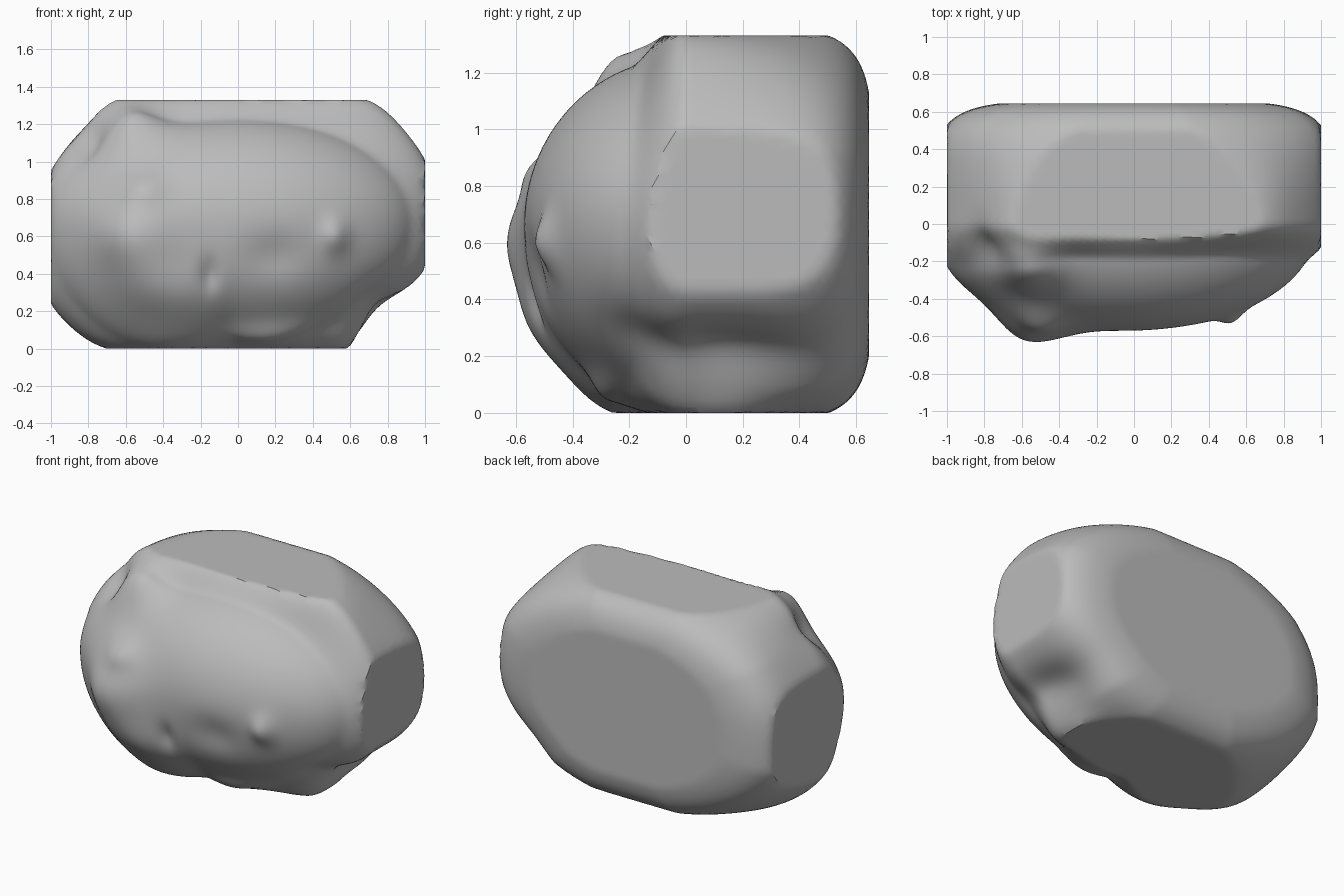
import bpy, bmesh
from math import exp
from mathutils import Vector

cube = bpy.data.objects.get("Cube")
if cube:
    bpy.data.objects.remove(cube)

MID = 0.665
# Outline planes in x and z: normal and distance from the middle
PLANES = [(1, 0, 1.08), (-1, 0, 1.08), (0, 1, 0.70), (0, -1, 0.70),
          (0.74, 0.67, 1.0), (-0.74, 0.67, 0.96),
          (-0.66, -0.75, 1.01), (0.68, -0.73, 0.88)]

# Lumps and hollows: place, push, size
LUMPS = [
    ((-0.57, -0.20, 1.11), (-0.01, -0.03, 0.13), (0.18, 0.15, 0.20)),   # crown knob
    ((-0.80, -0.12, 1.10), (0.03, 0.02, -0.03), (0.08, 0.14, 0.12)),    # valley by the knob
    ((-0.53, -0.50, 0.60), (-0.05, -0.12, 0.0), (0.23, 0.25, 0.22)),    # cheek
    ((-0.42, -0.46, 0.32), (0.0, -0.06, -0.01), (0.28, 0.20, 0.17)),    # lower cheek
    ((-0.50, -0.48, 0.86), (0.0, -0.05, 0.0), (0.12, 0.20, 0.09)),      # brow
    ((-0.15, -0.50, 0.40), (0.0, 0.03, 0.0), (0.05, 0.20, 0.09)),       # front cleft
    ((0.20, -0.52, 0.50), (0.0, 0.03, 0.0), (0.16, 0.20, 0.12)),        # front hollow
    ((0.52, -0.45, 0.60), (0.0, -0.05, 0.0), (0.07, 0.15, 0.09)),       # front pimple
    ((0.20, -0.25, 0.06), (0.0, -0.05, -0.04), (0.28, 0.12, 0.09)),     # bottom lip
    ((0.72, 0.12, 0.25), (-0.08, 0.0, 0.09), (0.14, 0.28, 0.14)),       # underside notch
    ((0.52, 0.12, 0.08), (0.05, 0.0, -0.05), (0.08, 0.18, 0.08)),       # notch foot
    ((-1.0, -0.05, 0.45), (0.03, 0.0, 0.0), (0.10, 0.08, 0.08)),        # end dimple
]


def blend(a, b, t):
    t = max(0, min(1, t))
    return a + (b - a) * t * t * (3 - 2 * t)


def oval(d, width, height):
    return ((d.x / width) ** 2 + (d.z / height) ** 2) ** 0.5


def body_point(d):
    """Boxy block at the back with a smaller dome swelling from its front."""
    outline = sum(max(0, (a * d.x + c * d.z) / h) ** 14 for a, c, h in PLANES) ** (1 / 14)
    if d.y > 0:
        # Corners soften towards an oval back face
        depth = 0.66
        slope = d.y / depth / max(outline, 0.001)
        rim = blend(outline, max(outline, oval(d, 1.12, 0.73)), slope)
        size = (rim ** 5.3 + (d.y / depth) ** 5.3) ** (1 / 5.3)
    else:
        width = 1.12 if d.x < 0 else 0.99
        height = 0.59 if d.z > 0 else blend(0.65, 0.86, -d.x * 1.8)
        dome = (oval(d, width, height) ** 2 + (d.y / 0.57) ** 2) ** 0.5
        dome = (dome ** 16 + outline ** 16) ** (1 / 16)
        size = blend(outline, dome, -d.y / outline * 4) if outline > 0.01 else dome
    p = d / size
    p.z += MID
    move = Vector()
    for place, push, spread in LUMPS:
        q = sum(((p[i] - place[i]) / spread[i]) ** 2 for i in range(3))
        if q < 12:
            move += Vector(push) * exp(-q)
    p += move
    # Flat trimmed sides
    return Vector((max(-1, min(1, p.x)), max(-0.645, min(0.645, p.y)),
                   max(0, min(2 * MID, p.z))))


# Body
mesh = bpy.data.meshes.new("rounded_body")
body = bpy.data.objects.new("rounded_body", mesh)
bpy.context.collection.objects.link(body)
bm = bmesh.new()
bmesh.ops.create_icosphere(bm, subdivisions=6, radius=1)
for v in bm.verts:
    v.co = body_point(v.co.copy())
bm.normal_update()
bm.to_mesh(mesh)
bm.free()

grey = bpy.data.materials.new("plain_grey")
grey.use_nodes = True
colour = (0.5, 0.5, 0.5, 1)
grey.diffuse_color = colour
grey.node_tree.nodes["Principled BSDF"].inputs["Base Color"].default_value = colour
mesh.materials.append(grey)

bpy.context.view_layer.objects.active = body
body.select_set(True)
bpy.ops.object.shade_smooth_by_angle()
